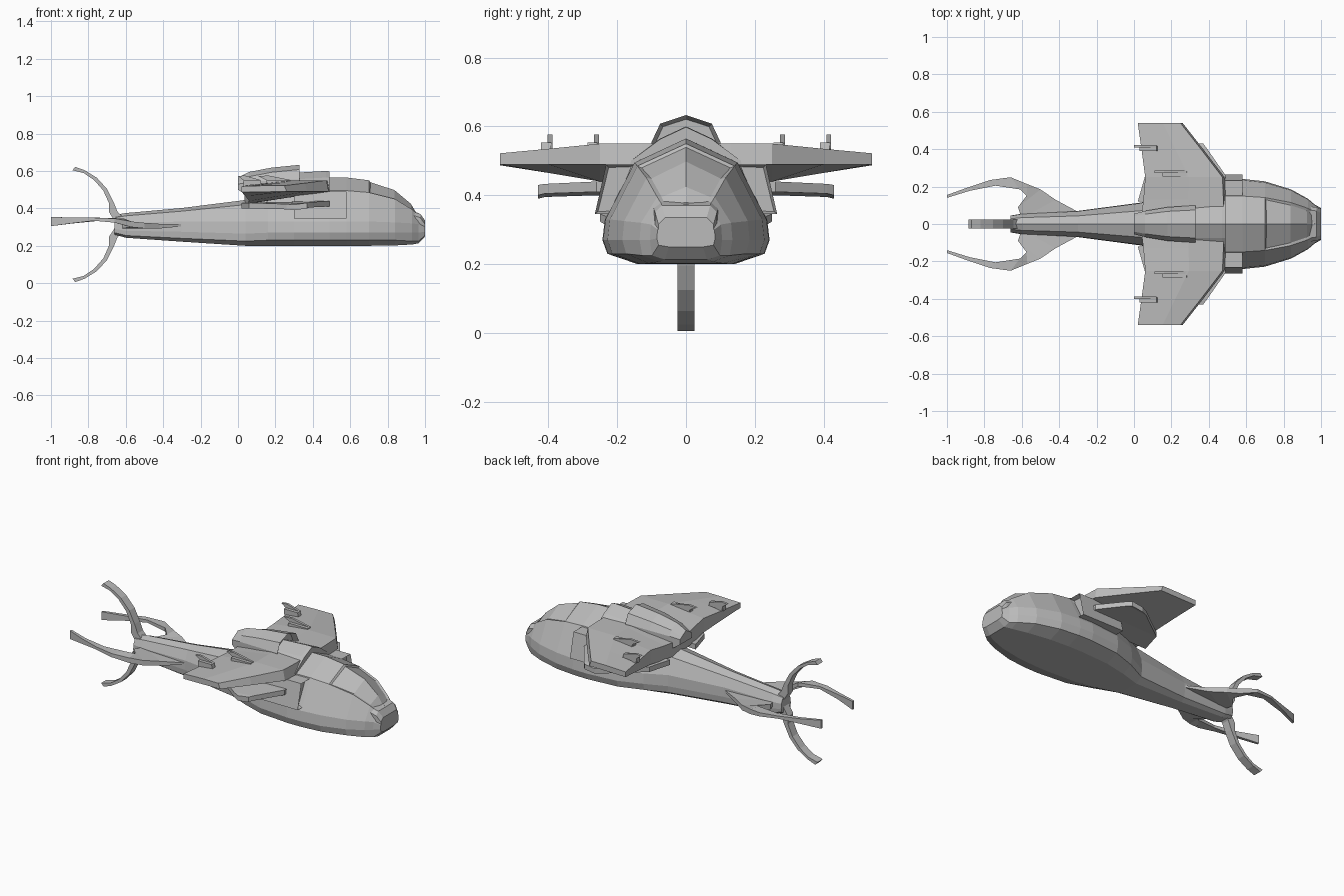
import bpy, bmesh

cube = bpy.data.objects.get("Cube")
if cube:
    bpy.data.objects.remove(cube)

grey = bpy.data.materials.new("hull grey")
grey.use_nodes = True
grey.diffuse_color = (0.5, 0.5, 0.5, 1)
grey.node_tree.nodes["Principled BSDF"].inputs["Base Color"].default_value = (0.5, 0.5, 0.5, 1)


def finish(name, bm):
    bmesh.ops.recalc_face_normals(bm, faces=bm.faces)
    mesh = bpy.data.meshes.new(name)
    bm.to_mesh(mesh)
    bm.free()
    mesh.materials.append(grey)
    obj = bpy.data.objects.new(name, mesh)
    bpy.context.collection.objects.link(obj)
    return obj


def loft(rings):
    """Skin closed rings of equal length and cap both ends."""
    bm = bmesh.new()
    rows = [[bm.verts.new(p) for p in ring] for ring in rings]
    n = len(rows[0])
    for a, b in zip(rows, rows[1:]):
        for i in range(n):
            j = (i + 1) % n
            bm.faces.new((a[i], a[j], b[j], b[i]))
    bm.faces.new(rows[0])
    bm.faces.new(rows[-1])
    return bm


def both_sides(half):
    """Close a half section, running bottom to top, by mirroring it in y."""
    return half + [(x, -y, z) for x, y, z in reversed(half) if y > 0]


def flip(rings):
    return [[(x, -y, z) for x, y, z in ring] for ring in rings]


def pair(name, rings):
    finish("left_" + name, loft(rings))
    finish("right_" + name, loft(flip(rings)))


# Fuselage: x, half width, then heights of ridge, shoulder, side, chine, bilge, keel
stations = [
    (1.0, .085, .325, .32, .30, .275, .255, .25),
    (.965, .105, .375, .365, .315, .27, .225, .213),
    (.93, .135, .43, .395, .32, .27, .225, .207),
    (.84, .185, .505, .45, .325, .27, .23, .202),
    (.70, .228, .55, .485, .33, .27, .23, .2),
    (.58, .241, .565, .495, .33, .27, .23, .2),
    (.49, .243, .565, .495, .33, .27, .23, .2),
    (.30, .225, .545, .48, .33, .27, .23, .2),
    (.16, .175, .50, .45, .33, .27, .23, .2),
    (.04, .115, .445, .42, .33, .265, .225, .2),
    (-.30, .07, .402, .385, .33, .275, .24, .222),
    (-.60, .055, .375, .36, .32, .28, .255, .243),
    (-.66, .045, .365, .35, .32, .29, .27, .26),
]
rings = []
for x, w, top, shoulder, side, chine, bilge, keel in stations:
    rings.append(both_sides([
        (x, 0, keel), (x, w * .58, keel), (x, w * .94, bilge), (x, w, chine),
        (x, w * .97, side), (x, w * .62, shoulder), (x, 0, top)]))
hull = loft(rings)
hull.normal_update()
# Recessed canopy cut into the roof panels behind the nose
glass = []
for f in hull.faces:
    c = f.calc_center_median()
    if .70 < c.x < .965 and all(v.co.z > .35 and abs(v.co.y) < .63 * .23 for v in f.verts):
        glass.append(f)
bmesh.ops.recalc_face_normals(hull, faces=hull.faces)
bmesh.ops.inset_region(hull, faces=glass, thickness=.012, depth=-.008)
finish("fuselage", hull)

# Blunt nose block with a chin below it
finish("nose_block", loft([both_sides([
    (x, 0, lo), (x, w, lo), (x, w, hi - .02), (x, w - .02, hi), (x, 0, hi)])
    for x, w, lo, hi in ((.93, .095, .27, .385), (.975, .09, .27, .37), (1.0, .08, .275, .335))]))

# Roof fairing between canopy and dorsal pod
finish("roof_fairing", loft([both_sides([
    (x, 0, .46), (x, .165, .46), (x, .16, .50), (x, .075, top - .035), (x, 0, top)])
    for x, top in ((.30, .59), (.47, .6), (.49, .598))]))

# Dorsal engine pod with hollow front mouth
pod = loft([both_sides([
    (x, 0, lo), (x, w, lo), (x, w, mid), (x, w * .75, hi - .025), (x, 0, hi)])
    for x, w, lo, mid, hi in ((0, .055, .50, .53, .565), (.06, .07, .46, .54, .595),
                              (.18, .09, .45, .55, .618), (.33, .1, .50, .555, .633))])
bmesh.ops.recalc_face_normals(pod, faces=pod.faces)
mouth = [f for f in pod.faces if all(v.co.x > .32 for v in f.verts)]
bmesh.ops.inset_region(pod, faces=mouth, thickness=.012, depth=-.03)
finish("dorsal_pod", pod)


# Wings: y, leading x, trailing x, leading top and bottom, trailing top and bottom
wing = []
for y, lead, trail, top, low, back_top, back_low in (
        (0, .49, .035, .55, .49, .50, .42),
        (.13, .49, .05, .55, .49, .51, .425),
        (.25, .485, .06, .55, .49, .525, .44),
        (.40, .37, .04, .535, .49, .52, .465),
        (.54, .26, .02, .522, .49, .518, .487)):
    mid = lead * .55 + trail * .45
    wing.append([(lead, y, low), (lead - .012, y, top), (mid, y, top),
                 (trail, y, back_top), (trail, y, back_low)])
pair("wing", wing)

# Lower stub wings
pair("stub_wing", [
    [(a, y, z), (a, y, z + t), (b, y, z + t - .01), (b, y, z - .01)]
    for y, a, b, z, t in ((.12, .49, .02, .41, .03), (.26, .49, .06, .41, .03),
                          (.41, .385, .26, .405, .028), (.43, .37, .30, .40, .03))])

# Slanted side housings with a recessed front mouth
for name, s in (("left_side_housing", 1), ("right_side_housing", -1)):
    box = loft([[(x, s * .15, .49), (x, s * .232, .49), (x, s * .265, .345), (x, s * .2, .345)]
                for x in (.30, .58)])
    bmesh.ops.recalc_face_normals(box, faces=box.faces)
    front = [f for f in box.faces if all(v.co.x > .57 for v in f.verts)]
    bmesh.ops.inset_region(box, faces=front, thickness=.012, depth=-.025)
    finish(name, box)

# Wing-top fins, each a swept blade over a low flat shoe
for i, (x, y, size) in enumerate(((0, .415, .12), (0, -.395, .12), (.11, .28, .17), (.11, -.26, .17))):
    outline = [(0, .572), (.3, .576), (1, .552), (.95, .535), (.3, .52), (.25, .55)]
    finish("wing_fin_%d" % (i + 1), loft([[(x + u * size, y + d, z) for u, z in outline]
                                          for d in (-.007, .007)]))
    finish("fin_shoe_%d" % (i + 1), loft([[(x + u * size, y - .012 + d, z) for u, z in
                                           ((.25, .52), (.25, .553), (1, .553), (1.05, .53))]
                                          for d in (-.014, .014)]))

# Vertical tail blades, curving up and down from the tail end
for name, s in (("upper_tail_blade", 1), ("lower_tail_blade", -1)):
    path = ((-.60, -.66, .02), (-.645, -.69, .07), (-.665, -.69, .12), (-.70, -.72, .19),
            (-.755, -.77, .25), (-.82, -.825, .29), (-.87, -.885, .308))
    blade = []
    for k, (a, b, h) in enumerate(path):
        drop = .003 * k
        blade.append([(a, -.025, .314 + s * h), (a, .025, .314 + s * h),
                      (b, .025, .314 + s * (h - drop)), (b, -.025, .314 + s * (h - drop))])
    finish(name, loft(blade))

# Horizontal tail claws: outer point, inner point, mid height, thickness
claw = []
for ox, oy, ix, iy, z, t in (
        (-.29, .06, -.32, .03, .31, .01), (-.42, .13, -.60, .03, .305, .025),
        (-.50, .185, -.62, .09, .308, .03), (-.57, .213, -.575, .15, .315, .03),
        (-.66, .25, -.61, .185, .335, .022), (-.77, .235, -.74, .205, .342, .016),
        (-.89, .195, -.88, .177, .335, .03), (-1, .155, -1, .14, .33, .05)):
    claw.append([(ox, oy, z - t / 2), (ox, oy, z + t / 2), (ix, iy, z + t / 2), (ix, iy, z - t / 2)])
pair("tail_claw", claw)
